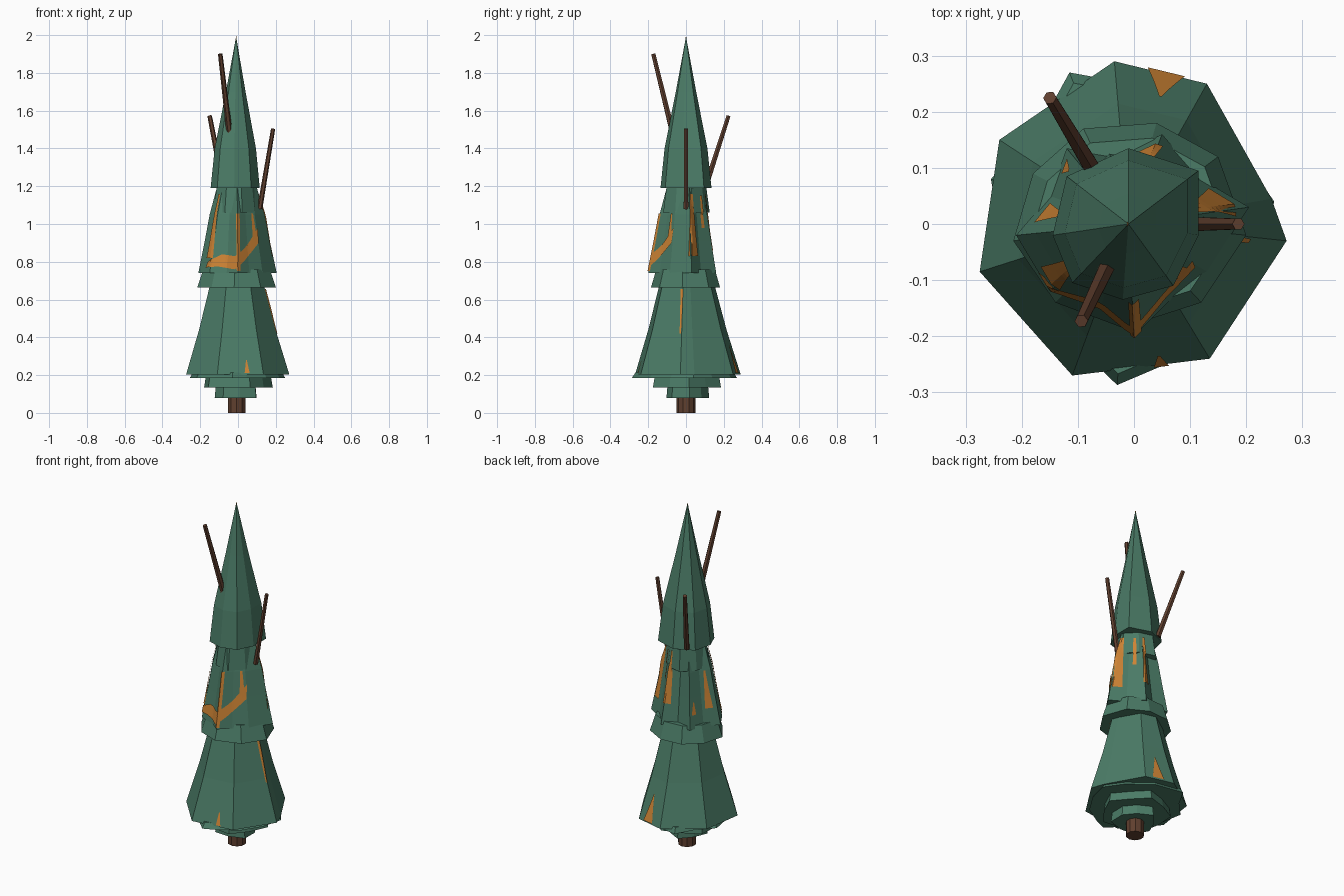
import bpy, bmesh, math
from mathutils import Vector
from mathutils.bvhtree import BVHTree

if "Cube" in bpy.data.objects:
    bpy.data.objects.remove(bpy.data.objects["Cube"])


def material(name, rgb):
    m = bpy.data.materials.new(name)
    m.diffuse_color = (*rgb, 1)
    m.use_nodes = True
    m.node_tree.nodes["Principled BSDF"].inputs["Base Color"].default_value = m.diffuse_color
    return m


GREEN = material("pine green", (0.070, 0.200, 0.135))
ORANGE = material("orange", (0.62, 0.23, 0.035))
BROWN = material("bark brown", (0.115, 0.050, 0.028))
CX = -0.01          # tree axis
all_verts, all_faces = [], []   # combined foliage, used to lay patches on it


def make(name, verts, faces, mat):
    me = bpy.data.meshes.new(name)
    me.from_pydata(verts, [], faces)
    me.materials.append(mat)
    bm = bmesh.new()
    bm.from_mesh(me)
    bmesh.ops.recalc_face_normals(bm, faces=bm.faces)
    bm.to_mesh(me)
    bm.free()
    ob = bpy.data.objects.new(name, me)
    bpy.context.collection.objects.link(ob)
    return ob


def tier(name, outline, levels):
    """Closed skirt: an outline scaled about the axis at each (z, scale)."""
    n = len(outline)
    verts = [(CX + (x - CX) * s, y * s, z) for z, s in levels for x, y in outline]
    faces = [tuple(range(n)), tuple(range(len(verts) - n, len(verts)))]
    for k in range(len(levels) - 1):
        for i in range(n):
            j = (i + 1) % n
            faces.append((k * n + i, k * n + j, k * n + n + j, k * n + n + i))
    off = len(all_verts)
    all_verts.extend(Vector(v) for v in verts)
    all_faces.extend(tuple(i + off for i in f) for f in faces)
    return make(name, verts, faces, GREEN)


def ring(radii, start=0):
    n = len(radii)
    return [(CX + r * math.cos(math.radians(start + 360 * i / n)),
             r * math.sin(math.radians(start + 360 * i / n))) for i, r in enumerate(radii)]


def rod(name, a, b, r1, r2, sides):
    a, b = Vector(a), Vector(b)
    q = (b - a).to_track_quat('Z', 'Y')
    verts = [p + q @ Vector((r * math.cos(t), r * math.sin(t), 0))
             for p, r in ((a, r1), (b, r2))
             for t in (math.tau * (i + 0.5) / sides for i in range(sides))]
    faces = [(i, (i + 1) % sides, sides + (i + 1) % sides, sides + i) for i in range(sides)]
    faces += [tuple(range(sides)), tuple(range(sides, 2 * sides))]
    return make(name, verts, faces, BROWN)


# Lower skirts
tier("bottom_skirt", ring([.11, .10, .125, .10, .115, .12, .105, .13], 10),
     [(.08, 1), (.14, .95)])
tier("second_skirt", ring([.195, .16, .19, .165, .19, .17, .195, .165, .19, .17], 5),
     [(.135, 1), (.19, .95)])
tier("third_skirt", [(.25, .04), (.18, .14), (.05, .24), (-.115, .27), (-.17, .17),
                     (-.255, .08), (-.22, -.12), (-.12, -.20), (-.03, -.287),
                     (.045, -.255), (.15, -.19), (.22, -.08)],
     [(.185, 1), (.215, .93)])
tier("large_skirt", [(.272, -.03), (.245, .045), (.13, .25), (-.035, .29), (-.24, .15),
                     (-.275, -.085), (-.11, -.27), (.135, -.24)],
     [(.202, 1), (.44, .74), (.70, .50)])

# Middle skirts
tier("collar_skirt", [(.20, -.02), (.15, .12), (.04, .18), (-.09, .17), (-.18, .09),
                      (-.215, -.03), (-.14, -.14), (-.02, -.185), (.12, -.14)],
     [(.665, 1), (.76, .85)])
tier("middle_skirt", [(.205, .03), (.12, .08), (.05, .16), (-.03, .12), (-.12, .135),
                      (-.15, .05), (-.21, -.02), (-.15, -.12), (-.06, -.15),
                      (0, -.20), (.06, -.14), (.13, -.085)],
     [(.74, 1), (.91, .83), (1.05, .70), (1.20, .50)])
tier("upper_collar", ring([.125, .115, .13, .115, .125, .12, .125, .115], 15),
     [(1.06, 1), (1.20, .85)])

# Pointed crown and its tip
tier("crown", [(.115, -.02), (.115, .095), (-.01, .135), (-.12, .085), (-.145, -.02),
               (-.11, -.105), (-.02, -.135), (.07, -.11)],
     [(1.19, 1), (1.40, .84), (1.70, .40), (1.985, .01)])
make("crown_tip", [(CX + .004, 0, 1.97), (CX - .003, .004, 1.97), (CX - .003, -.004, 1.97),
                   (CX, 0, 2.0)], [(0, 1, 2), (0, 1, 3), (1, 2, 3), (2, 0, 3)], ORANGE)

# Trunk and bare branches
rod("trunk", (CX + .003, 0, 0), (CX + .003, 0, .12), .049, .049, 10)
rod("front_branch", (-.045, -.07, 1.48), (-.094, -.173, 1.90), .016, .012, 6)
rod("back_branch", (-.078, .105, 1.20), (-.150, .225, 1.572), .016, .012, 6)
rod("right_branch", (.115, 0, 1.08), (.186, 0, 1.505), .014, .011, 6)

# Orange patches lying on the foliage
tree = BVHTree.FromPolygons(all_verts, all_faces)


def on_surface(angle, z):
    t = math.radians(angle)
    d = Vector((math.cos(t), math.sin(t), 0))
    hit = tree.ray_cast(Vector((CX, 0, z)) + d, -d)[0]
    return hit + d * .006


def patch(name, rails, steps=6):
    """Rails are (angle, z, angle, z) pairs of edge points along the patch."""
    verts, cols = [], 4
    for k in range(len(rails) - 1):
        for s in range(steps + (k == len(rails) - 2)):
            f = s / steps
            a, z, b, w = [p + (q - p) * f for p, q in zip(rails[k], rails[k + 1])]
            verts += [on_surface(a + (b - a) * c / (cols - 1), z + (w - z) * c / (cols - 1))
                      for c in range(cols)]
    rows = len(verts) // cols
    faces = [(r * cols + c, r * cols + c + 1, r * cols + cols + c + 1, r * cols + cols + c)
             for r in range(rows - 1) for c in range(cols - 1)]
    return make(name, verts, faces, ORANGE)


patch("front_band_left", [(-152, .77, -148, .80), (-125, .775, -120, .84), (-92, .76, -92, .83)])
patch("front_band_right", [(-92, .76, -92, .83), (-65, .83, -65, .89), (-33, .90, -30, .98)])
# Upright patches: angle, bottom z, top z, half widths in degrees at bottom and top
for name, a, z0, z1, w0, w1 in [
        ("front_strip", -86, .75, 1.055, 3, 4), ("front_left_strip", -145, .82, 1.16, 9, 4),
        ("front_right_strip", -42, .92, 1.055, 6, 3), ("right_strip", 14, .83, 1.16, 10, 4),
        ("back_right_strip", 48, .98, 1.15, 5, 4), ("back_strip", 74, .86, 1.16, 8, 3),
        ("back_left_patch", 138, .82, .89, 5, 1), ("left_strip", 172, .84, 1.05, 7, 2),
        ("low_back_patch", 76, .21, .36, 7, .5), ("low_front_patch", -77, .21, .28, 3, .5),
        ("low_right_strip", -8, .42, .655, 1, 2.5)]:
    patch(name, [(a - w0, z0, a + w0, z0), (a - w1, z1, a + w1, z1)], 10)
